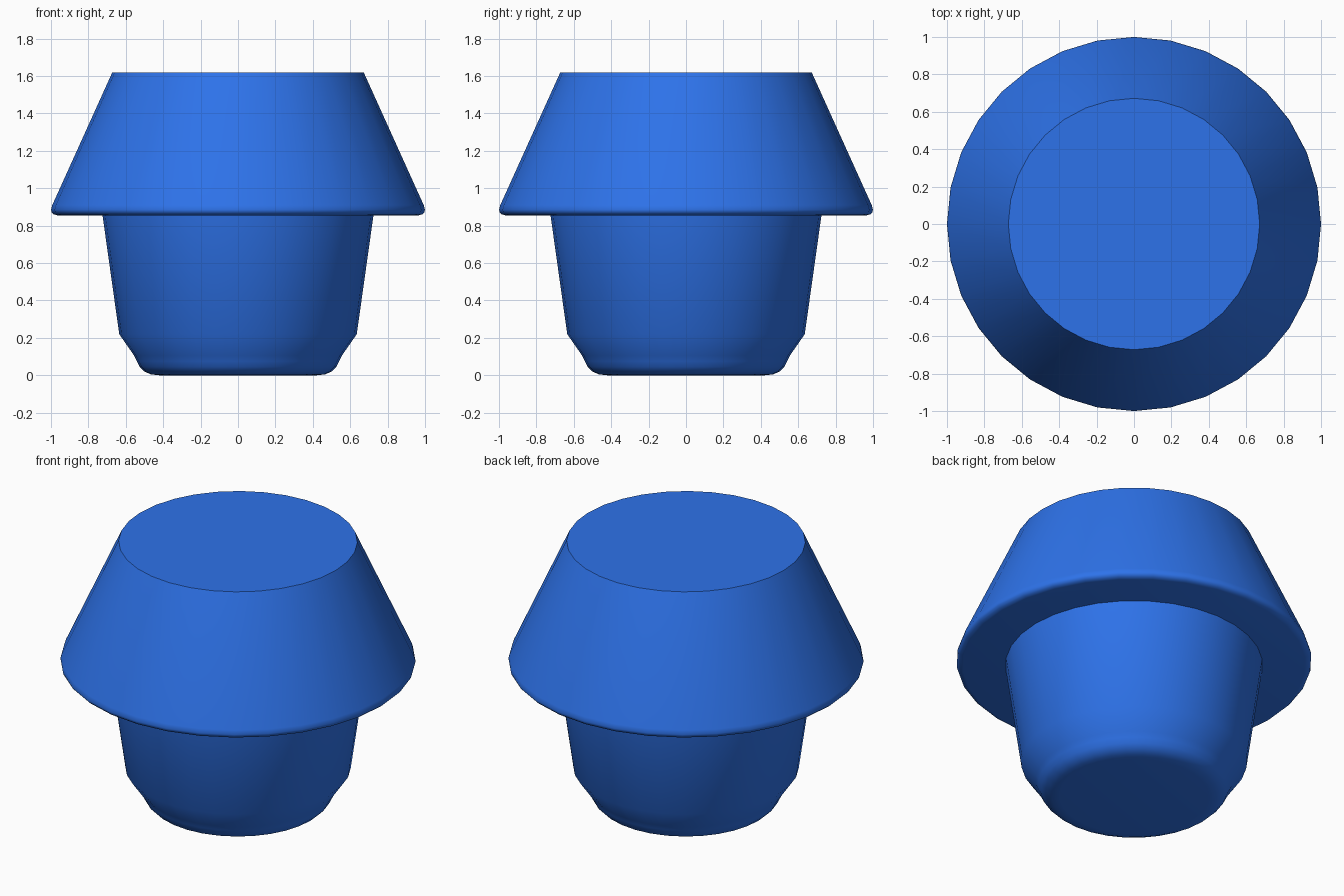
import bpy, bmesh
from math import cos, sin, pi, radians

if "Cube" in bpy.data.objects:
    bpy.data.objects.remove(bpy.data.objects["Cube"])

SIDES = 32

blue = bpy.data.materials.new("blue")
blue.diffuse_color = (0.027, 0.17, 0.82, 1)
blue.use_nodes = True
blue.node_tree.nodes["Principled BSDF"].inputs["Base Color"].default_value = blue.diffuse_color


def turned(name, profile):
    """Closed solid of revolution from (radius, z) points, bottom to top."""
    bm = bmesh.new()
    rings = [[bm.verts.new((r * cos(2 * pi * i / SIDES), r * sin(2 * pi * i / SIDES), z))
              for i in range(SIDES)] for r, z in profile]
    for low, high in zip(rings, rings[1:]):
        for i in range(SIDES):
            j = (i + 1) % SIDES
            bm.faces.new((low[i], low[j], high[j], high[i]))
    bm.faces.new(rings[0][::-1])
    bm.faces.new(rings[-1])
    mesh = bpy.data.meshes.new(name)
    bm.to_mesh(mesh)
    bm.free()
    ob = bpy.data.objects.new(name, mesh)
    bpy.context.collection.objects.link(ob)
    mesh.materials.append(blue)
    bpy.ops.object.select_all(action='DESELECT')
    ob.select_set(True)
    bpy.context.view_layer.objects.active = ob
    bpy.ops.object.shade_smooth_by_angle(angle=radians(40))
    return ob


# Tapered cup with a chamfered, rounded foot
turned("cup", [(0.42, 0.0), (0.465, 0.005), (0.50, 0.02), (0.525, 0.045),
               (0.54, 0.075), (0.555, 0.105), (0.635, 0.22), (0.725, 0.86)])

# Wide flat-topped cap with a rounded lower rim
turned("cap", [(0.965, 0.855), (0.985, 0.861), (0.996, 0.872),
               (1.0, 0.885), (0.993, 0.91), (0.672, 1.62)])
